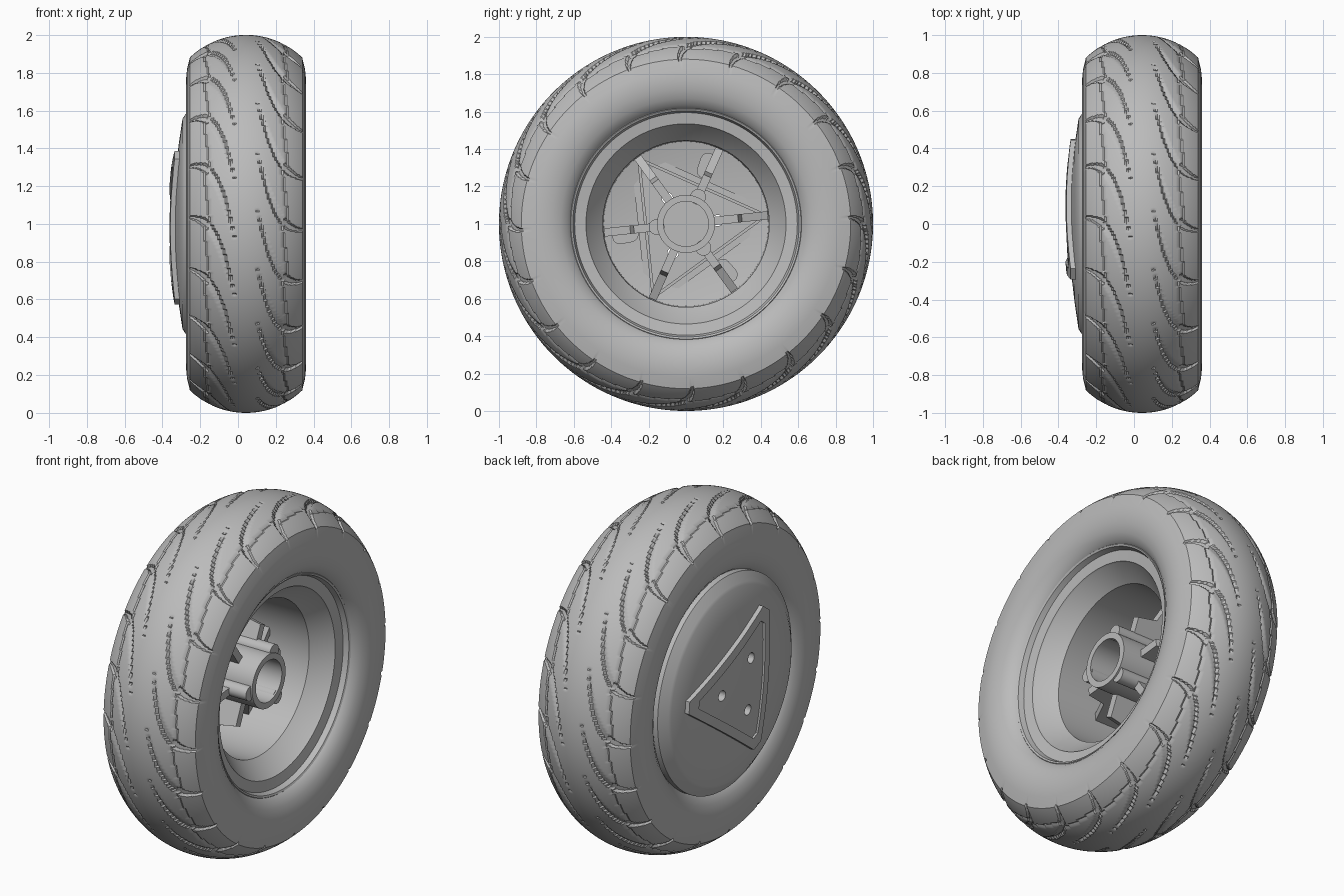
import bpy, bmesh, math
from math import sin, cos, pi, radians
from mathutils import Vector

if "Cube" in bpy.data.objects:
    bpy.data.objects.remove(bpy.data.objects["Cube"])

grey = bpy.data.materials.new("mid grey")
grey.use_nodes = True
grey.diffuse_color = (0.5, 0.5, 0.5, 1)
grey.node_tree.nodes["Principled BSDF"].inputs["Base Color"].default_value = (0.5, 0.5, 0.5, 1)


def finish(name, bm, smooth=True):
    bmesh.ops.recalc_face_normals(bm, faces=bm.faces)
    mesh = bpy.data.meshes.new(name)
    bm.to_mesh(mesh)
    bm.free()
    mesh.materials.append(grey)
    ob = bpy.data.objects.new(name, mesh)
    ob.location.z = 1
    bpy.context.collection.objects.link(ob)
    if smooth:
        bpy.ops.object.select_all(action='DESELECT')
        ob.select_set(True)
        bpy.context.view_layer.objects.active = ob
        bpy.ops.object.shade_smooth_by_angle(angle=radians(32))
    return ob


def polar(x, r, a):
    return Vector((x, r * cos(a), r * sin(a)))


def lathe(name, profile, steps=128, closed=True):
    """Spin an (x, radius) profile around the axle."""
    bm = bmesh.new()
    vs = [bm.verts.new((x, r, 0)) for x, r in profile]
    es = [bm.edges.new(p) for p in zip(vs, vs[1:] + vs[:1] if closed else vs[1:])]
    bmesh.ops.spin(bm, geom=vs + es, cent=(0, 0, 0), axis=(1, 0, 0),
                   angle=2 * pi, steps=steps, use_merge=False)
    bmesh.ops.remove_doubles(bm, verts=bm.verts, dist=1e-4)
    bmesh.ops.dissolve_degenerate(bm, edges=bm.edges, dist=1e-5)
    return finish(name, bm)


def prism(name, points, x0, x1, smooth=False):
    """Extrude a (y, z) outline from x0 to x1."""
    bm = bmesh.new()
    face = bm.faces.new([bm.verts.new((x0, y, z)) for y, z in points])
    out = bmesh.ops.extrude_face_region(bm, geom=[face])
    for v in out["geom"]:
        if isinstance(v, bmesh.types.BMVert):
            v.co.x = x1
    return finish(name, bm, smooth)


def cut(ob, tool, operation):
    m = ob.modifiers.new("cut", 'BOOLEAN')
    m.operation, m.object, m.solver = operation, tool, 'EXACT'
    bpy.context.view_layer.update()
    bpy.context.view_layer.objects.active = ob
    bpy.ops.object.modifier_apply(modifier=m.name)
    bpy.data.objects.remove(tool)


# Tyre: domed tread with curved crescent grooves, bulging sidewalls
MID, HALF, ARC = 0.0425, 0.2975, 0.43
PITCH, SEGS, COLS = 2 * pi / 20, 1000, 64


def groove(x, a):
    side = 1 if x > MID else -1
    s = (HALF - abs(x - MID)) / (HALF - 0.055)
    if s > 1:
        return 0
    s = max(s, 0)
    upper = 0.1 - 0.46 + 0.46 * s ** 2.9
    width = 0.46 * (s ** 2 - s ** 2.9) + 0.02 * (1 - s)
    g = (side * a - upper) % PITCH
    if g < width:
        return 0.014 * (1 - 0.8 * g / width) if s > 0.4 else 0.014
    if abs(s - 0.3 - 0.15 * g / PITCH) < 0.02:
        return 0.007
    return 0


wall = [(0.300, 0.868), (0.312, 0.82), (0.317, 0.77), (0.312, 0.72),
        (0.298, 0.67), (0.275, 0.635), (0.245, 0.61), (0.19, 0.59)]
limit = math.asin(HALF / ARC)
tread = []
for i in range(COLS + 1):
    t = -limit + 2 * limit * i / COLS
    tread.append((MID + ARC * sin(t), 1 - ARC + ARC * cos(t), True))
left = [(MID - d, r, False) for d, r in reversed(wall)]
right = [(MID + d, r, False) for d, r in wall]
bm = bmesh.new()
rings = []
for j in range(SEGS):
    a = 2 * pi * j / SEGS
    rings.append([bm.verts.new((x, -(r - d) * cos(a), (r - d) * sin(a)))
                  for x, r, cuts in left + tread + right
                  for d in [groove(x, a) if cuts else 0]])
for j in range(SEGS):
    p, q = rings[j - 1], rings[j]
    for k in range(len(p) - 1):
        bm.faces.new((p[k], p[k + 1], q[k + 1], q[k]))
finish("tyre", bm)

# Rim: domed outer disc, deep barrel open on the other side
dome = [(-0.343, 0), (-0.342, 0.1), (-0.337, 0.2), (-0.328, 0.3),
        (-0.314, 0.42), (-0.294, 0.555), (-0.285, 0.57)]


def shifted(d):
    return [(x + d, r) for x, r in dome]


rim = lathe("rim", dome + [
    (-0.25, 0.62), (-0.2, 0.62), (-0.15, 0.56), (0.15, 0.56), (0.2, 0.62),
    (0.29, 0.625), (0.3, 0.615), (0.295, 0.605), (0.265, 0.595), (0.255, 0.535),
    (0.245, 0.53), (0.15, 0.445), (-0.26, 0.44), (-0.29, 0.3), (-0.3, 0.15), (-0.305, 0)])


# Triangular badge plate on the dome, with raised border and three holes
CORNERS = [radians(6 + 120 * k) for k in range(3)]


def triangle(radius, half):
    pts = []
    for a in CORNERS:
        for h in (-half, half):
            pts.append((radius * cos(a) - h * sin(a), radius * sin(a) + h * cos(a)))
    return pts


def circle(y, z, r, n=24):
    return [(y + r * cos(2 * pi * i / n), z + r * sin(2 * pi * i / n)) for i in range(n)]


def domed_triangle(name, lift, radius, half):
    ob = lathe(name, shifted(-lift)[:-1] + [(-0.3 + 0.02, 0.555), (-0.28, 0)], 96)
    cut(ob, prism("cutter", triangle(radius, half), -0.5, 0), 'INTERSECT')
    return ob


plate = domed_triangle("triangle_plate", 0.014, 0.43, 0.03)
border = domed_triangle("triangle_border", 0.026, 0.45, 0.035)
cut(border, prism("cutter", triangle(0.372, 0.022), -0.5, 0), 'DIFFERENCE')
for a in CORNERS:
    hole = circle(0.17 * cos(a), 0.17 * sin(a), 0.03)
    cut(plate, prism("cutter", hole, -0.5, -0.2), 'DIFFERENCE')
    cut(rim, prism("cutter", hole, -0.5, -0.2), 'DIFFERENCE')

# Hub tube with three screw lobes
lathe("hub_tube", [(-0.3, 0.12), (-0.3, 0.155), (0.2, 0.155), (0.2, 0.12)], 64)
for k in range(3):
    a = radians(66 + 120 * k)
    prism("hub_lobe", circle(0.158 * cos(a), 0.158 * sin(a), 0.042), -0.3, 0.19, True)


# Six tapered ribs from hub to barrel
def rib(a):
    bm = bmesh.new()
    t = Vector((0, -sin(a), cos(a))) * 0.022
    shape = [(-0.3, 0.15), (0.08, 0.15), (0.08, 0.28), (-0.04, 0.3), (-0.1, 0.44), (-0.27, 0.44)]
    sides = [[bm.verts.new(polar(x, r, a) + t * s) for x, r in shape] for s in (-1, 1)]
    for ring in sides:
        bm.faces.new(ring)
    n = len(shape)
    for i in range(n):
        bm.faces.new((sides[0][i], sides[0][i - 1], sides[1][i - 1], sides[1][i]))
    finish("rib", bm, False)


for k in range(6):
    rib(radians(6 + 60 * k))


# Thin braces joining alternate ribs, and rounded pads beside the others
def bar(name, p, q, half, x0, x1):
    d = (q - p).normalized() * half
    n = Vector((-d.y, d.x))
    prism(name, [tuple(p - n), tuple(q - n), tuple(q + n), tuple(p + n)], x0, x1)


for a in CORNERS:
    p = Vector((cos(a), sin(a))) * 0.43
    b = a + 2 * pi / 3
    bar("brace", p, Vector((cos(b), sin(b))) * 0.43, 0.008, -0.32, -0.22)
    c = a + radians(65)
    pad = [(0.04 * sin(c + s), -0.04 * cos(c + s)) for s in [pi * i / 8 for i in range(9)]]
    end = Vector((cos(c), sin(c)))
    outline = [tuple(Vector(v) + end * 0.36) for v in pad]
    outline += [tuple(end * 0.3 - Vector(v)) for v in pad]
    prism("pad", outline, -0.3, -0.25, True)
